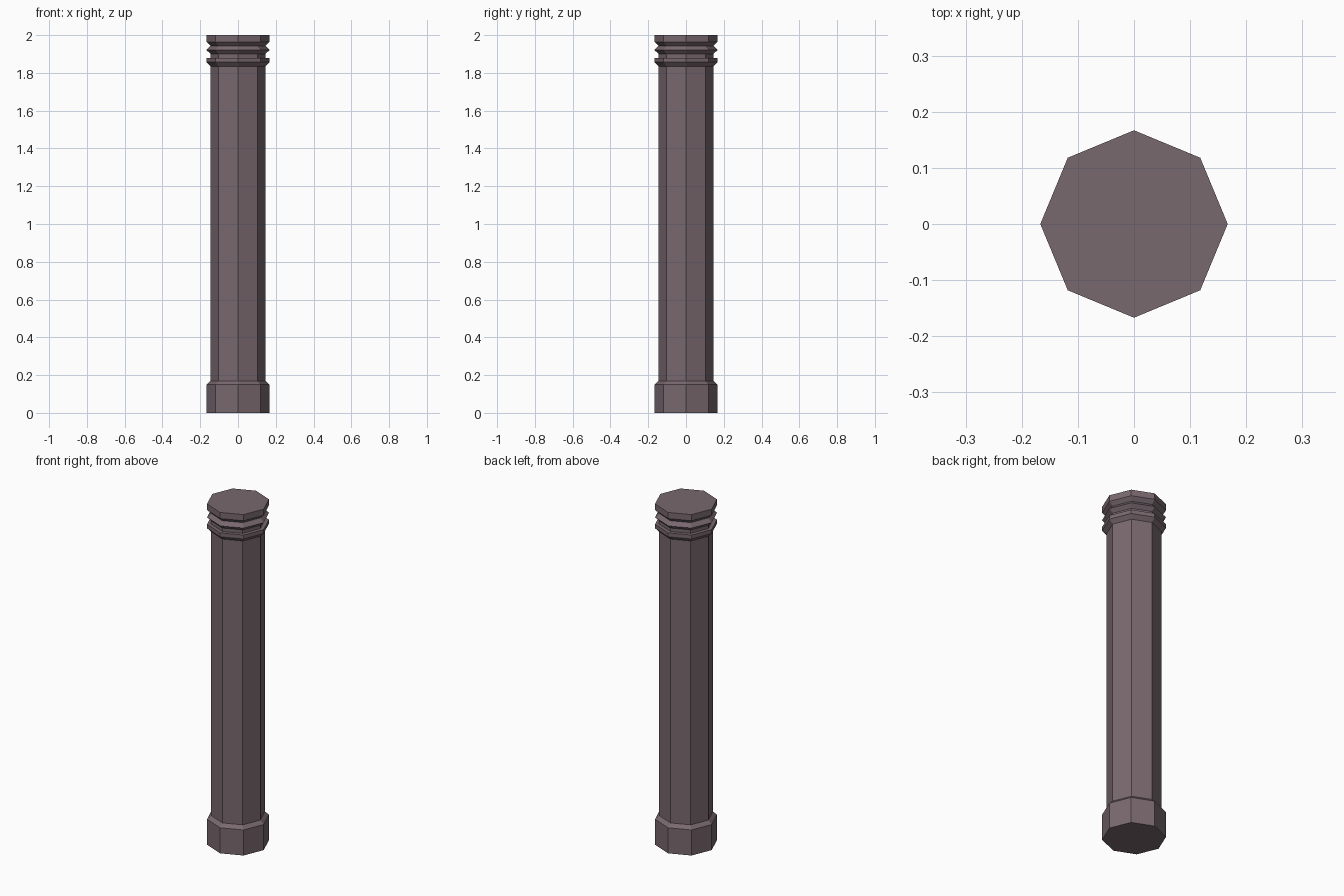
import bpy
import bmesh
from math import cos, sin, tau

cube = bpy.data.objects.get("Cube")
if cube:
    bpy.data.objects.remove(cube, do_unlink=True)

SIDES = 8
WIDE, NARROW = 0.167, 0.145

# Single stone colour
stone = bpy.data.materials.new("mauve_stone")
stone.use_nodes = True
colour = (0.19, 0.14, 0.158, 1)
stone.diffuse_color = colour
stone.node_tree.nodes["Principled BSDF"].inputs["Base Color"].default_value = colour


def lathe(name, profile):
    """Octagonal solid from (radius, height) pairs, corners on the axes."""
    bm = bmesh.new()
    rings = [[bm.verts.new((r * cos(tau * i / SIDES), r * sin(tau * i / SIDES), z))
              for i in range(SIDES)] for r, z in profile]
    for low, high in zip(rings, rings[1:]):
        for i in range(SIDES):
            j = (i + 1) % SIDES
            bm.faces.new((low[i], low[j], high[j], high[i]))
    bm.faces.new(rings[0][::-1])
    bm.faces.new(rings[-1])
    mesh = bpy.data.meshes.new(name)
    bm.to_mesh(mesh)
    bm.free()
    mesh.materials.append(stone)
    obj = bpy.data.objects.new(name, mesh)
    bpy.context.collection.objects.link(obj)
    return obj


# Base block with chamfered upper edge, shaft and ringed capital in one profile
lathe("column", [
    (WIDE, 0), (WIDE, 0.15), (NARROW, 0.17),
    (NARROW, 1.835), (WIDE, 1.857), (WIDE, 1.88),
    (NARROW, 1.88), (NARROW, 1.9),
    (WIDE, 1.921), (NARROW, 1.943),
    (WIDE, 1.964), (WIDE, 2),
])
